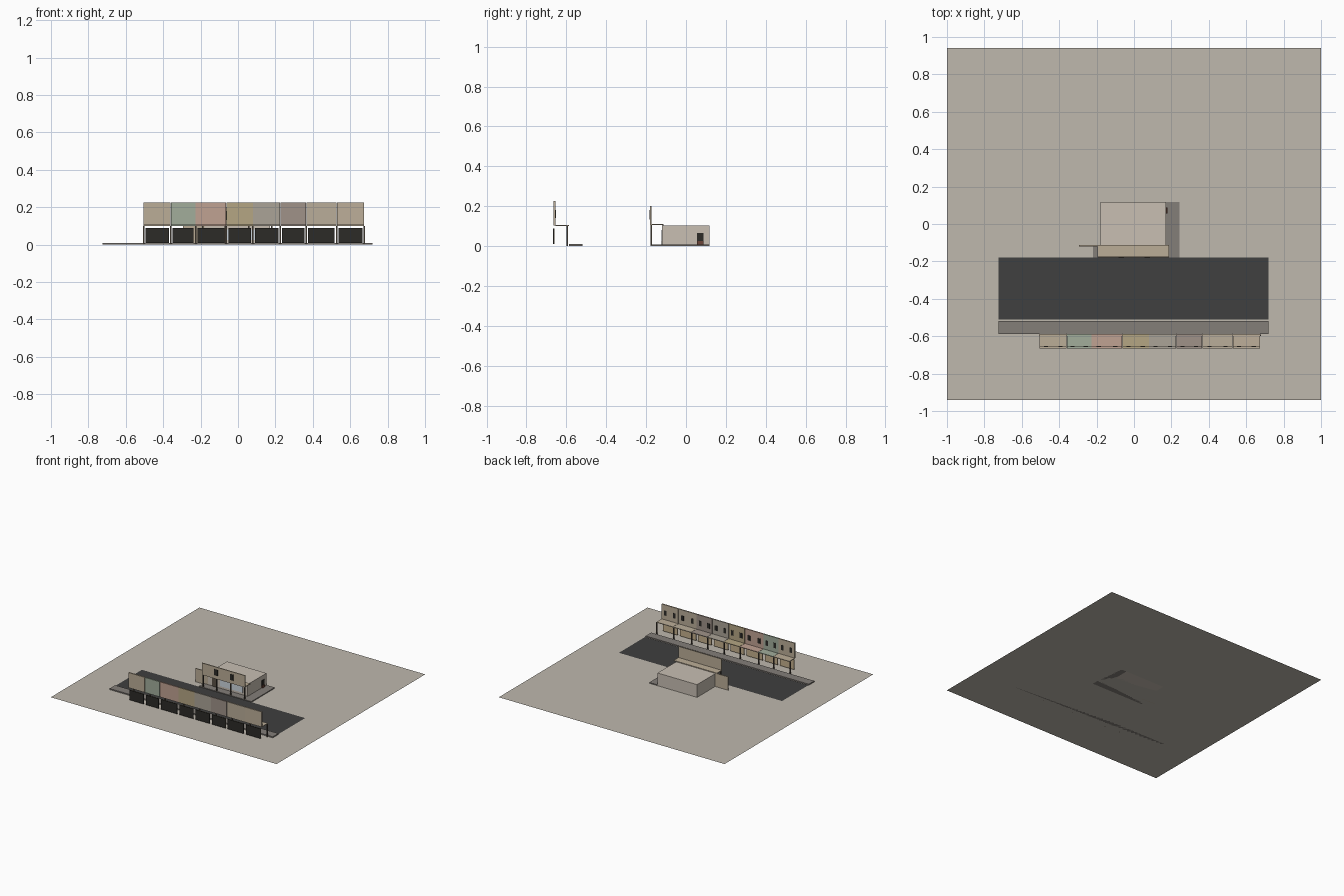
import bpy

if "Cube" in bpy.data.objects:
    bpy.data.objects.remove(bpy.data.objects["Cube"])


def mat(name, rgb):
    m = bpy.data.materials.new(name)
    m.diffuse_color = (*rgb, 1)
    m.use_nodes = True
    m.node_tree.nodes["Principled BSDF"].inputs["Base Color"].default_value = m.diffuse_color
    return m


M = {
    "sand": mat("sand", (0.52, 0.48, 0.42)),
    "asphalt": mat("asphalt", (0.05, 0.05, 0.05)),
    "concrete": mat("concrete", (0.23, 0.21, 0.19)),
    "plaster": mat("plaster", (0.58, 0.52, 0.45)),
    "tan": mat("tan", (0.5, 0.42, 0.31)),
    "front_tan": mat("front_tan", (0.55, 0.43, 0.26)),
    "dark": mat("dark", (0.025, 0.024, 0.02)),
    "wood": mat("wood", (0.1, 0.08, 0.06)),
    "red": mat("red", (0.15, 0.06, 0.04)),
    "glass": mat("glass", (0.6, 0.66, 0.72)),
}


def box(name, x, y, z, material):
    """Box from (min, max) ranges on each axis."""
    bpy.ops.mesh.primitive_cube_add(size=1, location=[sum(r) / 2 for r in (x, y, z)])
    o = bpy.context.object
    o.name = name
    o.scale = [r[1] - r[0] for r in (x, y, z)]
    bpy.ops.object.transform_apply(location=False, rotation=False, scale=True)
    o.data.materials.append(material)
    return o


def sheet(name, x, y, z, material):
    """Flat horizontal plane."""
    bpy.ops.mesh.primitive_plane_add(size=1, location=(sum(x) / 2, sum(y) / 2, z))
    o = bpy.context.object
    o.name = name
    o.scale = (x[1] - x[0], y[1] - y[0], 1)
    bpy.ops.object.transform_apply(location=False, rotation=False, scale=True)
    o.data.materials.append(material)


# Ground, road and pavements
sheet("desert_ground", (-1, 1), (-0.94, 0.94), 0, M["sand"])
sheet("road", (-0.725, 0.72), (-0.51, -0.18), 0.003, M["asphalt"])
box("street_sidewalk", (-0.725, 0.72), (-0.588, -0.518), (0, 0.009), M["concrete"])
box("store_front_pavement", (-0.22, 0.243), (-0.178, -0.12), (0, 0.007), M["concrete"])
box("store_side_pavement", (0.17, 0.243), (-0.12, 0.117), (0, 0.007), M["concrete"])

# Row of shops facing the road (+y)
edges = [-0.505, -0.36, -0.227, -0.062, 0.08, 0.226, 0.365, 0.527, 0.675]
colours = [(0.5, 0.42, 0.31), (0.36, 0.42, 0.33), (0.53, 0.36, 0.29), (0.46, 0.38, 0.23),
           (0.41, 0.37, 0.31), (0.35, 0.29, 0.25), (0.49, 0.42, 0.32), (0.51, 0.43, 0.32)]
for i, (a, b) in enumerate(zip(edges, edges[1:])):
    paint = mat(f"shop_paint_{i}", colours[i])
    a, b = a + 0.001, b - 0.001
    mid, w = (a + b) / 2, b - a
    box(f"shop_facade_{i}", (a, b), (-0.665, -0.655), (0.104, 0.225), paint)
    box(f"shop_awning_{i}", (a, b), (-0.655, -0.588), (0.101, 0.106), paint)
    # Shop front: dark back, tan street side
    box(f"shop_back_panel_{i}", (a + 0.009, b - 0.009), (-0.666, -0.663), (0.009, 0.088), M["dark"])
    box(f"shop_front_panel_{i}", (a + 0.009, b - 0.009), (-0.663, -0.66), (0.009, 0.088), M["front_tan"])
    for s in (-1, 1):
        x = mid + s * w * 0.27
        box(f"shop_window_{i}", (x - 0.011, x + 0.011), (-0.655, -0.653), (0.14, 0.18), M["dark"])
for i, x in enumerate(edges):
    box(f"awning_post_{i}", (x - 0.004, x + 0.004), (-0.6, -0.592), (0, 0.101), M["wood"])

# Corner store across the road
box("store_body", (-0.18, 0.17), (-0.12, 0.117), (0, 0.102), M["plaster"])
box("porch_roof", (-0.195, 0.187), (-0.172, -0.112), (0.105, 0.111), M["tan"])
box("false_front", (-0.195, 0.187), (-0.18, -0.172), (0.105, 0.2), M["tan"])
box("side_wing_wall", (-0.295, -0.18), (-0.119, -0.112), (0, 0.107), M["tan"])
for x in (-0.068, 0.07):
    box("false_front_window", (x - 0.015, x + 0.015), (-0.182, -0.18), (0.132, 0.18), M["dark"])
for x in (-0.188, -0.068, 0.058, 0.18):
    box("porch_post", (x - 0.004, x + 0.004), (-0.178, -0.17), (0.007, 0.105), M["wood"])
box("store_door", (-0.145, -0.1), (-0.123, -0.12), (0.007, 0.08), M["wood"])
for x in (-0.075, 0.03):
    box("display_window", (x, x + 0.098), (-0.123, -0.12), (0.025, 0.08), M["glass"])

# Side entrance on the right wall
box("side_door", (0.17, 0.173), (0.055, 0.087), (0.025, 0.066), M["dark"])
box("side_door_step", (0.17, 0.178), (0.055, 0.087), (0.007, 0.025), M["red"])
